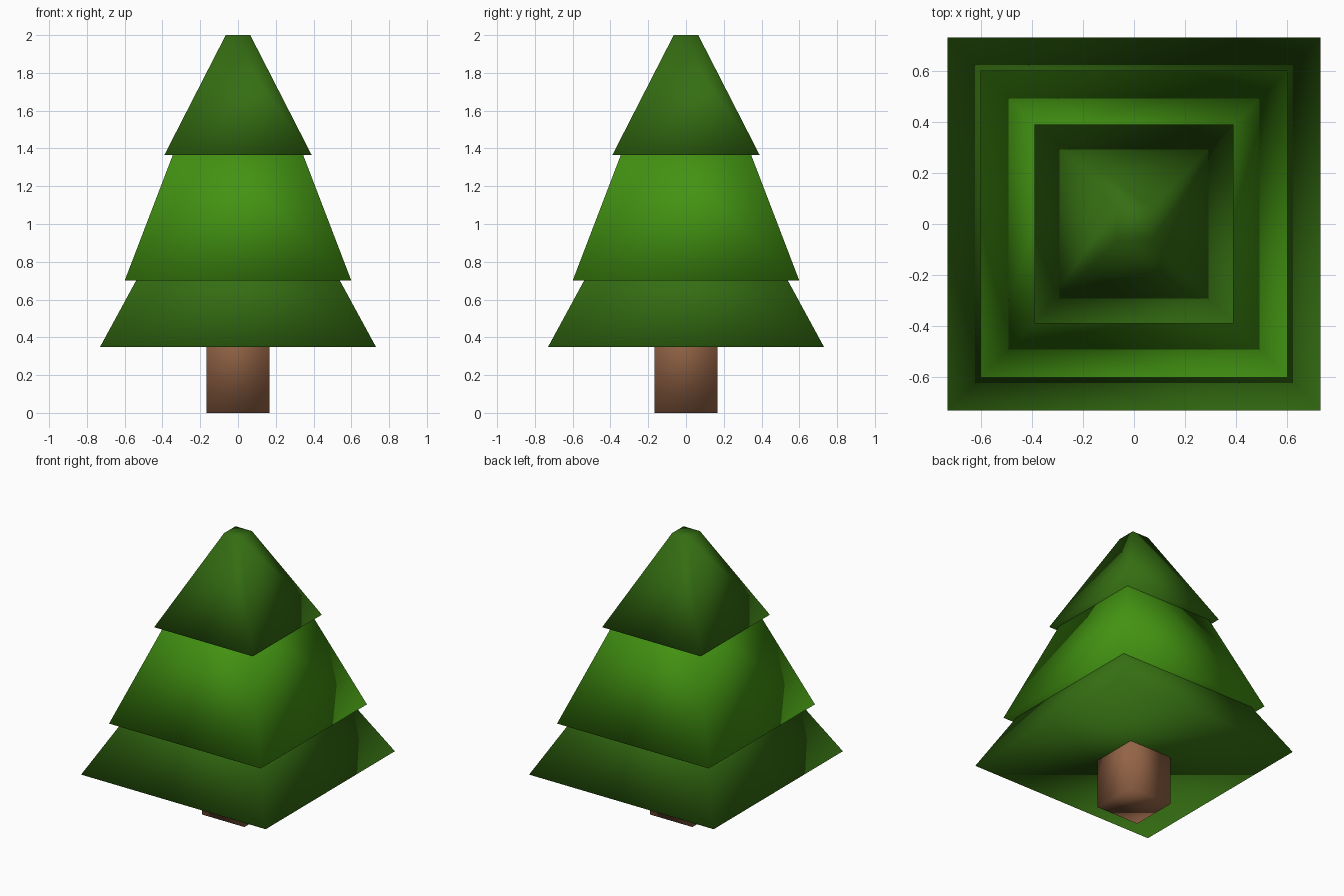
import bpy, math

if "Cube" in bpy.data.objects:
    bpy.data.objects.remove(bpy.data.objects["Cube"])


def material(name, rgb):
    m = bpy.data.materials.new(name)
    m.diffuse_color = (*rgb, 1)
    m.use_nodes = True
    m.node_tree.nodes["Principled BSDF"].inputs["Base Color"].default_value = m.diffuse_color
    return m


def frustum(name, z0, z1, half0, half1, mat):
    """Square tapered block from z0 to z1, with half widths at each end."""
    r = math.sqrt(2)
    bpy.ops.mesh.primitive_cone_add(
        vertices=4, radius1=half0 * r, radius2=half1 * r, depth=z1 - z0,
        location=(0, 0, (z0 + z1) / 2), rotation=(0, 0, math.pi / 4))
    ob = bpy.context.object
    ob.name = name
    bpy.ops.object.transform_apply(location=False, rotation=True, scale=True)
    bpy.ops.object.shade_smooth()
    ob.data.materials.append(mat)
    return ob


bark = material("bark", (0.29, 0.125, 0.06))
dark = material("dark_green", (0.035, 0.155, 0.006))
light = material("light_green", (0.055, 0.29, 0.006))

# Trunk, running up inside the lowest tier
frustum("trunk", 0, 0.6, 0.167, 0.167, bark)

# Overlapping foliage tiers
frustum("lower_foliage", 0.35, 1.03, 0.73, 0.36, dark)
frustum("middle_foliage", 0.70, 1.53, 0.60, 0.282, light)
frustum("upper_foliage", 1.365, 2.0, 0.39, 0.065, dark)
